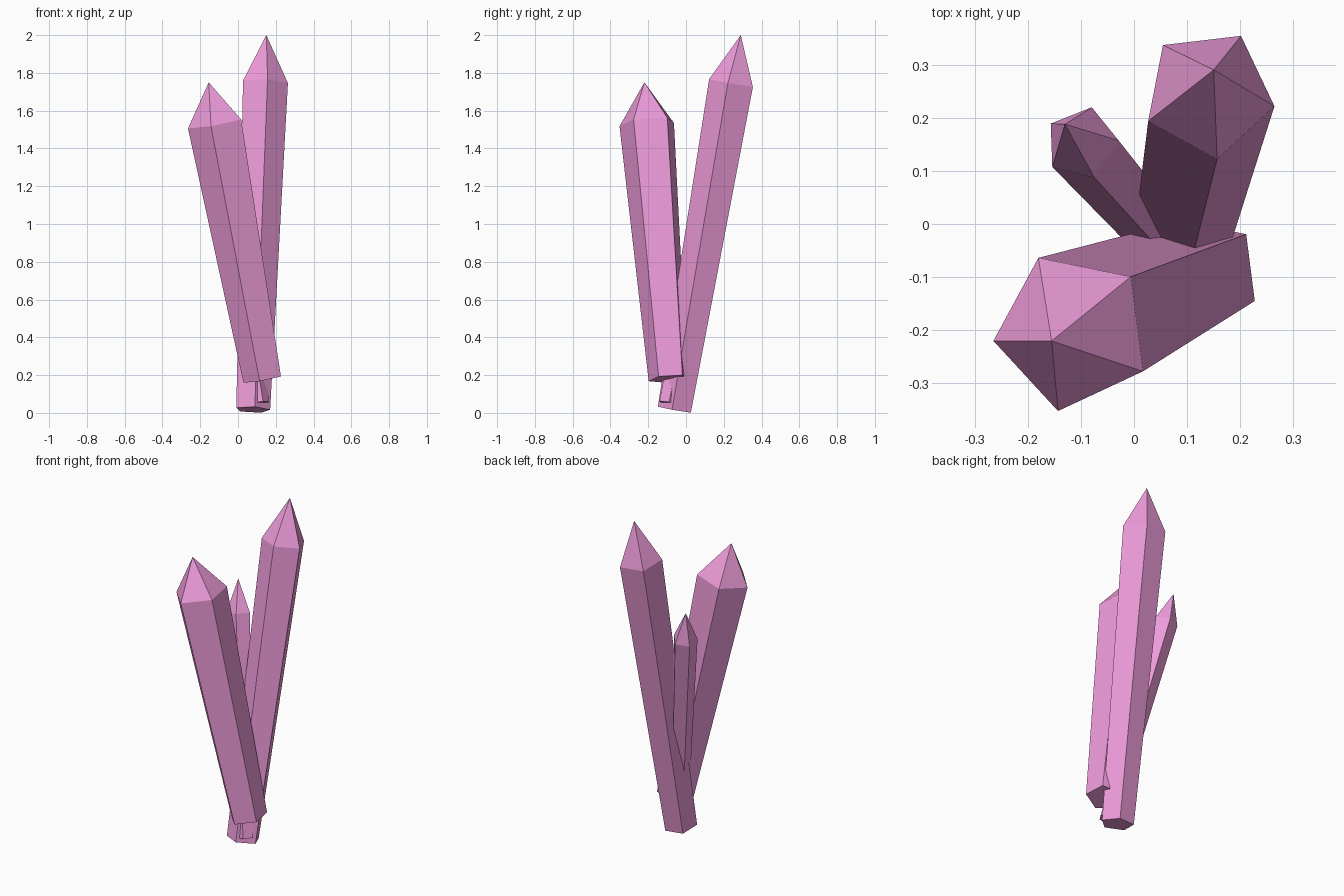
import bpy, bmesh, math
from mathutils import Vector

if "Cube" in bpy.data.objects:
    bpy.data.objects.remove(bpy.data.objects["Cube"])

SIDES = 5
mat = bpy.data.materials.new("pink_crystal")
mat.diffuse_color = (0.85, 0.33, 0.70, 1.0)
mat.use_nodes = True
mat.node_tree.nodes["Principled BSDF"].inputs["Base Color"].default_value = mat.diffuse_color


def crystal(name, base, tip, shoulder, r_base, r_top, phase):
    """Five-sided tapered shard; shoulder is the fraction along the axis where the point starts."""
    base, tip = Vector(base), Vector(tip)
    axis = tip - base
    tilt = Vector((0, 0, 1)).rotation_difference(axis)
    bm = bmesh.new()

    def ring(centre, r):
        angles = [math.radians(phase + 360 * i / SIDES) for i in range(SIDES)]
        return [bm.verts.new(centre + tilt @ Vector((r * math.cos(a), r * math.sin(a), 0)))
                for a in angles]

    low = ring(base, r_base)
    high = ring(base + axis * shoulder, r_top)
    apex = bm.verts.new(tip)
    bm.faces.new(low[::-1])
    for i in range(SIDES):
        j = (i + 1) % SIDES
        bm.faces.new((low[i], low[j], high[j], high[i]))
        bm.faces.new((high[i], high[j], apex))
    mesh = bpy.data.meshes.new(name)
    bm.to_mesh(mesh)
    bm.free()
    mesh.materials.append(mat)
    bpy.context.collection.objects.link(bpy.data.objects.new(name, mesh))


# Tall shard leaning back, wide shard leaning front left, thin shard leaning back left
crystal("tall_crystal", (0.077, -0.056, 0.017), (0.15, 0.29, 2.0), 0.872, 0.095, 0.126, -11)
crystal("wide_crystal", (0.134, -0.092, 0.18), (-0.155, -0.22, 1.75), 0.863, 0.108, 0.153, -29)
crystal("thin_crystal", (0.115, -0.093, 0.05), (-0.13, 0.188, 1.468), 0.872, 0.052, 0.071, 3)
